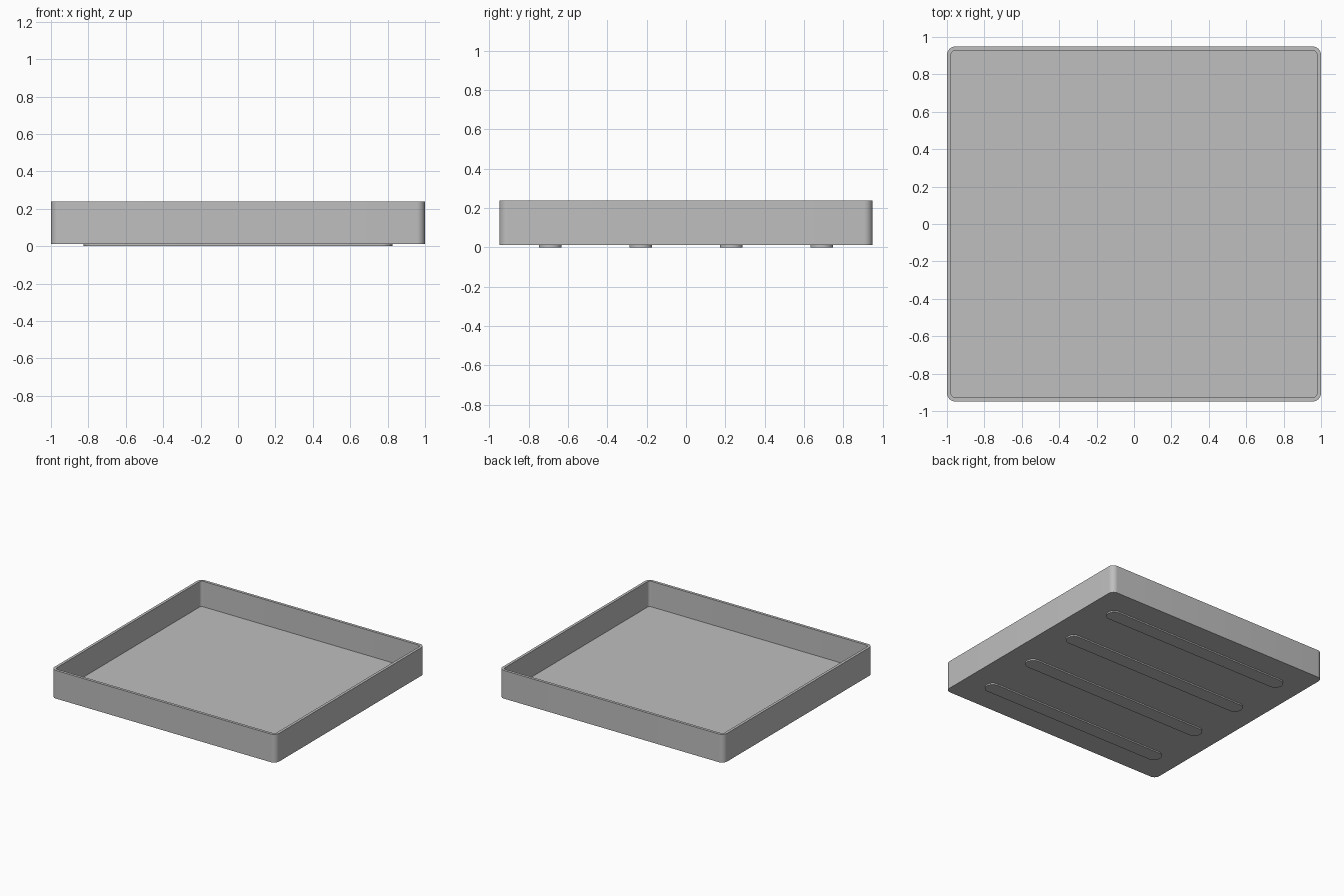
import bpy
import bmesh
from math import cos, sin, pi

cube = bpy.data.objects.get("Cube")
if cube:
    bpy.data.objects.remove(cube, do_unlink=True)

# Overall sizes
HALF_X, HALF_Y = 1.0, 0.949
BASE_Z, TOP_Z = 0.011, 0.238
WALL, FLOOR = 0.022, 0.022
CORNER = 0.045
FOOT_X, FOOT_R = 0.826, 0.058

grey = bpy.data.materials.new("plain grey")
grey.use_nodes = True
colour = (0.52, 0.52, 0.52, 1)
grey.diffuse_color = colour
grey.node_tree.nodes["Principled BSDF"].inputs["Base Color"].default_value = colour


def rounded_ring(bm, hx, hy, r, z, cy=0, steps=10):
    """Loop of vertices around a rounded rectangle."""
    ring = []
    for q, (sx, sy) in enumerate(((1, 1), (-1, 1), (-1, -1), (1, -1))):
        for i in range(steps + 1):
            a = (q + i / steps) * pi / 2
            ring.append(bm.verts.new((sx * (hx - r) + r * cos(a),
                                      cy + sy * (hy - r) + r * sin(a), z)))
    return ring


def skin(name, rings):
    """Cap the first and last ring and bridge those between."""
    bm = bmesh.new()
    loops = [rounded_ring(bm, *ring) for ring in rings]
    for a, b in zip(loops, loops[1:]):
        for i in range(len(a)):
            j = (i + 1) % len(a)
            bm.faces.new((a[i], a[j], b[j], b[i]))
    bm.faces.new(loops[0][::-1])
    bm.faces.new(loops[-1])
    bmesh.ops.remove_doubles(bm, verts=bm.verts, dist=1e-5)
    bmesh.ops.recalc_face_normals(bm, faces=bm.faces)
    mesh = bpy.data.meshes.new(name)
    bm.to_mesh(mesh)
    bm.free()
    mesh.materials.append(grey)
    obj = bpy.data.objects.new(name, mesh)
    bpy.context.collection.objects.link(obj)
    bpy.ops.object.select_all(action='DESELECT')
    obj.select_set(True)
    bpy.context.view_layer.objects.active = obj
    bpy.ops.object.shade_smooth_by_angle()
    return obj


# Open tray: outer wall, rim, inner wall, floor
inner = (HALF_X - WALL, HALF_Y - WALL, CORNER - WALL)
skin("tray", [
    (HALF_X, HALF_Y, CORNER, BASE_Z),
    (HALF_X, HALF_Y, CORNER, TOP_Z),
    (*inner, TOP_Z),
    (*inner, BASE_Z + FLOOR),
])

# Four long round-ended foot strips under the tray
for n in range(4):
    y = (n - 1.5) * 0.46
    skin(f"foot_strip_{n + 1}", [
        (FOOT_X, FOOT_R, FOOT_R, 0, y),
        (FOOT_X, FOOT_R, FOOT_R, BASE_Z + 0.002, y),
    ])
